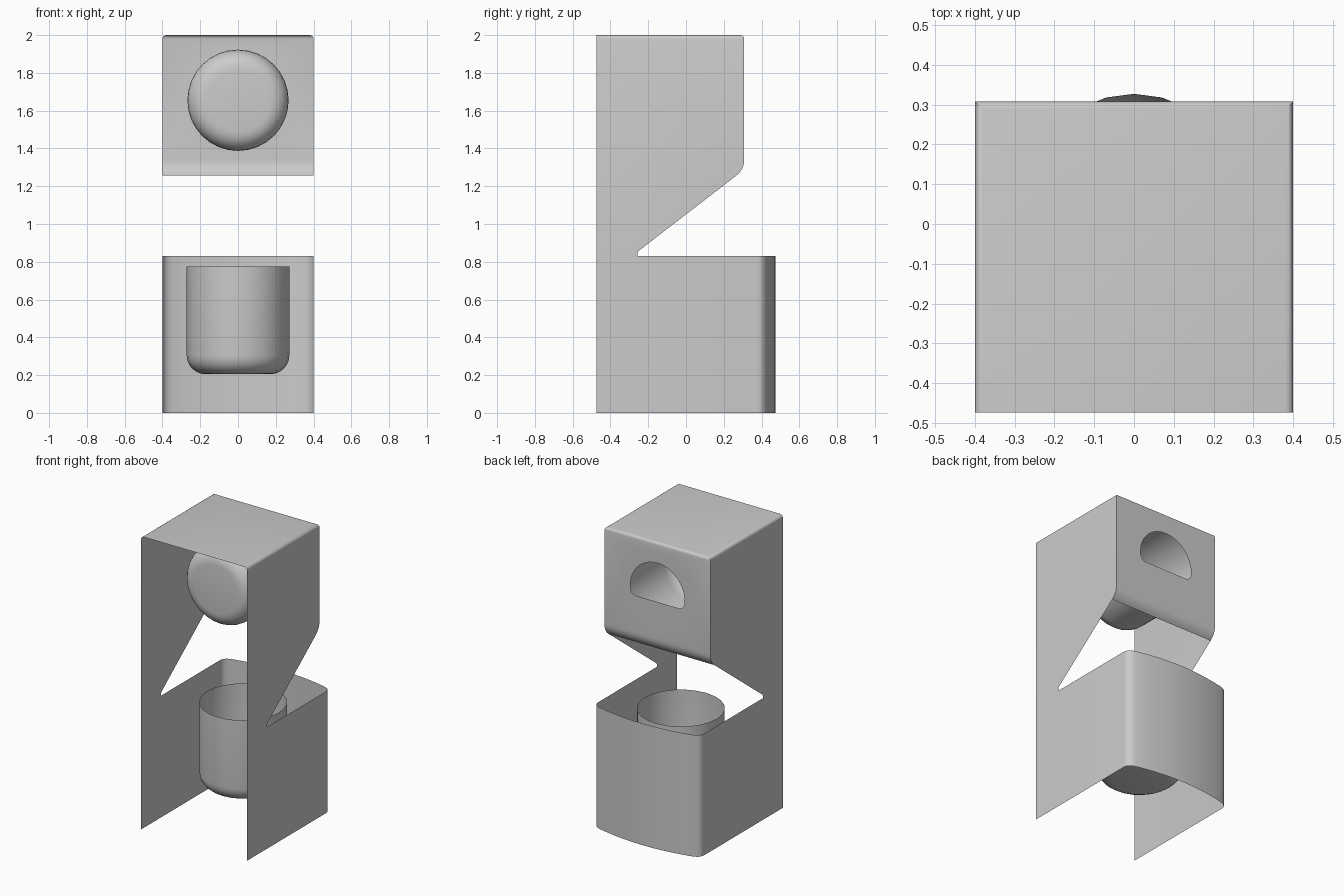
import bpy, bmesh
from math import sin, cos, pi, sqrt, asin
from mathutils import Vector, Matrix

if "Cube" in bpy.data.objects:
    bpy.data.objects.remove(bpy.data.objects["Cube"])

W, FRONT, BACK = 0.4, -0.473, 0.308      # half width, front edge, upper back panel
HOLE_Z = 1.655                           # centre height of the round socket


def finish(bm, name, angle=0.6):
    me = bpy.data.meshes.new(name)
    bm.to_mesh(me)
    bm.free()
    ob = bpy.data.objects.new(name, me)
    bpy.context.collection.objects.link(ob)
    bpy.ops.object.select_all(action='DESELECT')
    ob.select_set(True)
    bpy.context.view_layer.objects.active = ob
    bpy.ops.object.shade_smooth_by_angle(angle=angle)
    return ob


def bezier(a, b, c, n=6):
    return [tuple((1 - t) ** 2 * p + 2 * t * (1 - t) * q + t * t * r for p, q, r in zip(a, b, c))
            for t in (i / n for i in range(n + 1))]


def circle(r, n=48):
    return [(r * cos(2 * pi * i / n), HOLE_Z + r * sin(2 * pi * i / n)) for i in range(n)]


def loop_edges(bm, pts):
    vs = [bm.verts.new((x, BACK, z)) for x, z in pts]
    return [bm.edges.new((vs[i - 1], vs[i])) for i in range(len(vs))]


def fill(bm, edges):
    bmesh.ops.triangle_fill(bm, use_beauty=True, edges=edges, normal=(0, 1, 0))


def plate(name, outer, inner):
    bm = bmesh.new()
    fill(bm, loop_edges(bm, outer) + loop_edges(bm, inner))
    return finish(bm, name)


def cup(name, r, depth, fillet, segs, matrix):
    # open cup, rim at local z = 0, rounded floor at z = -depth
    prof = [(r, 0)] + [(r - fillet + fillet * cos(a), -depth + fillet - fillet * sin(a))
                       for a in (i * pi / 12 for i in range(7))] + [(0, -depth)]
    bm = bmesh.new()
    vs = [bm.verts.new((0, p, z)) for p, z in prof]
    es = [bm.edges.new(vs[i:i + 2]) for i in range(len(vs) - 1)]
    bmesh.ops.spin(bm, geom=vs + es, cent=(0, 0, 0), axis=(0, 0, 1), angle=2 * pi, steps=segs)
    bmesh.ops.remove_doubles(bm, verts=bm.verts[:], dist=1e-4)
    bmesh.ops.recalc_face_normals(bm, faces=bm.faces[:])
    bm.transform(matrix)
    return finish(bm, name)


# upper housing: side outline extruded across the width
outline = [(FRONT, 0.83), (-0.257, 0.83), (-0.257, 0.848), (-0.25, 0.858)]
outline += bezier((0.266, 1.256), (BACK, 1.288), (BACK, 1.34))
outline += [(BACK, 2), (FRONT, 2)]
bm = bmesh.new()
face = bm.faces.new([bm.verts.new((-W, y, z)) for y, z in outline])
ext = bmesh.ops.extrude_face_region(bm, geom=[face], use_keep_orig=True)
bmesh.ops.translate(bm, vec=(2 * W, 0, 0), verts=[g for g in ext['geom'] if isinstance(g, bmesh.types.BMVert)])
bmesh.ops.recalc_face_normals(bm, faces=bm.faces[:])

# rounded roof edges on the sides and back
roof = [e for e in bm.edges if all(v.co.z > 1.99 for v in e.verts)
        and not all(v.co.y < FRONT + 0.01 for v in e.verts)]
bmesh.ops.bevel(bm, geom=roof, offset=0.02, segments=4, profile=0.5, affect='EDGES')

# open the front, the underside and the slope, then refill the back panel around a round hole
bm.normal_update()
gone = [f for f in bm.faces if abs(f.normal.x) < 0.5
        and (f.calc_center_median().z < 1.25 or f.normal.y < -0.9)]
bmesh.ops.delete(bm, geom=gone, context='FACES')
panel = max((f for f in bm.faces if f.normal.y > 0.99), key=lambda f: f.calc_area())
border = list(panel.edges)
bmesh.ops.delete(bm, geom=[panel], context='FACES_ONLY')
fill(bm, border + loop_edges(bm, circle(0.28)))

# lower wall: U-shaped plan with a bowed back
def bow(x):
    return 0.473 - 0.055 * (x / W) ** 2

right = [(W, FRONT), (W, -0.257)] + bezier((W, 0.375), (W, 0.416), (0.35, bow(0.35)))
right += [(x, bow(x)) for x in (0.28, 0.21, 0.14, 0.07)]
plan = right + [(0, bow(0))] + [(-x, y) for x, y in reversed(right)]
low = [bm.verts.new((x, y, 0)) for x, y in plan]
top = [bm.verts.new((x, y, 0.83)) for x, y in plan]
for i in range(len(plan) - 1):
    bm.faces.new((low[i], low[i + 1], top[i + 1], top[i]))
bmesh.ops.remove_doubles(bm, verts=bm.verts[:], dist=1e-4)
bmesh.ops.recalc_face_normals(bm, faces=bm.faces[:])
finish(bm, "housing_shell")

# flush ring and plate with a flat-bottomed opening
plate("socket_ring", circle(0.28), circle(0.23))
R, cut = 0.205, -0.06
a0 = asin(cut / R) + 0.2
arc = [(R * cos(a), HOLE_Z + R * sin(a)) for a in (a0 + (pi - 2 * a0) * i / 30 for i in range(31))]
half = sqrt(R * R - cut * cut)
z0 = HOLE_Z + cut
left = bezier(arc[-1], (-half, z0), (-half + 0.04, z0))[1:]
plate("socket_plate", circle(0.23), arc + left + [(-x, z) for x, z in reversed(left)])

# socket cup lying behind the panel, and the standing cup below
cup("socket_cup", 0.268, 0.545, 0.1, 32, Matrix.Translation((0, BACK, HOLE_Z)) @ Matrix.Rotation(-pi / 2, 4, 'X'))
cup("standing_cup", 0.272, 0.57, 0.1, 24, Matrix.Translation((0, 0.055, 0.775)))
